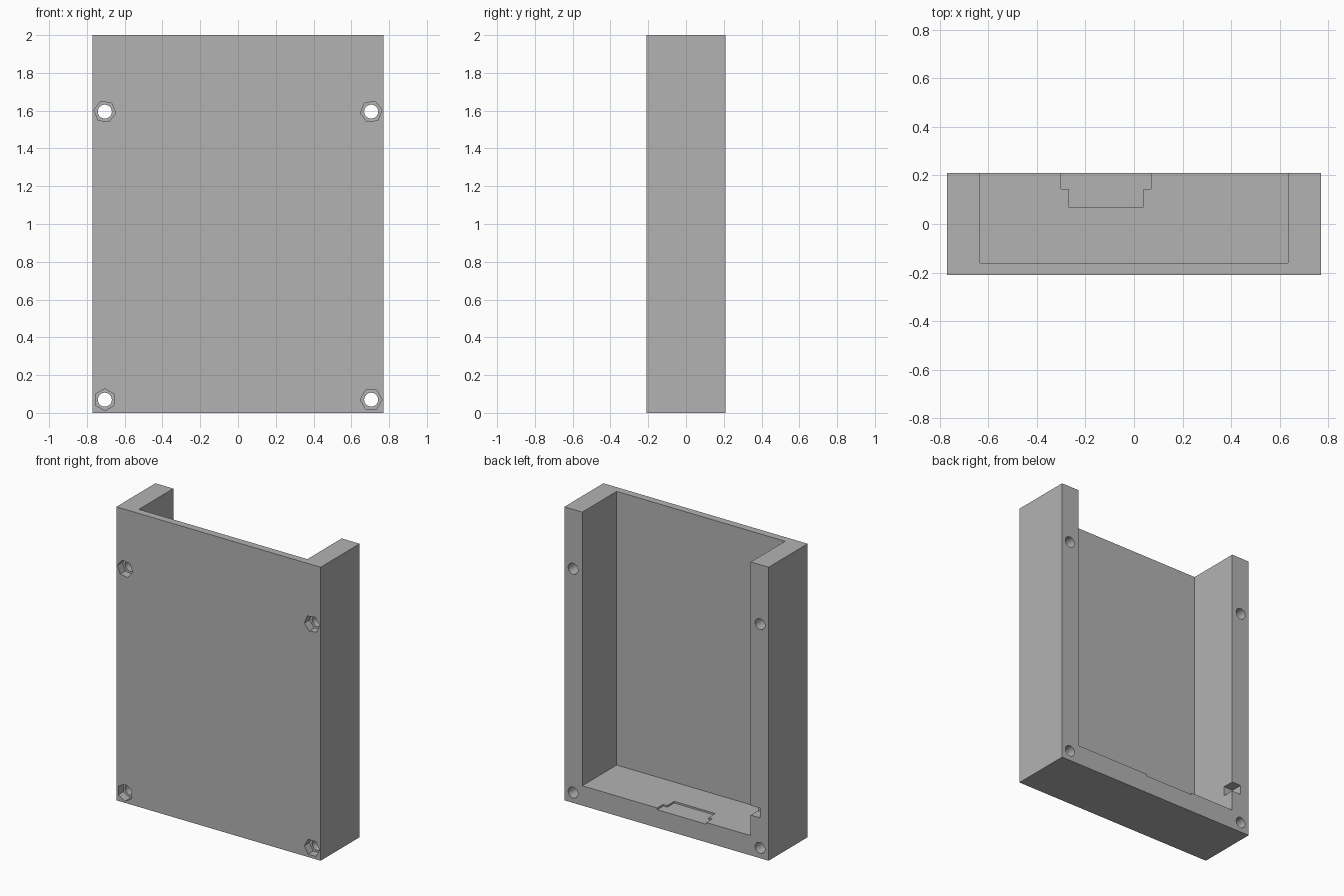
import bpy
import bmesh
from math import cos, sin, radians, tau
from mathutils import Vector

if "Cube" in bpy.data.objects:
    bpy.data.objects.remove(bpy.data.objects["Cube"], do_unlink=True)

grey = bpy.data.materials.new("Plain grey")
grey.use_nodes = True
grey.diffuse_color = (0.45, 0.45, 0.45, 1)
grey.node_tree.nodes["Principled BSDF"].inputs["Base Color"].default_value = grey.diffuse_color

W, D, H = 0.77, 0.21, 2.0        # half width, half depth, height
IN_X, IN_Y, FLOOR = 0.635, -0.16, 0.135
OUT = 0.1                        # overshoot of cutters past open faces


def prism(name, outline, y0, y1):
    """Extrude an x-z outline from y0 to y1."""
    bm = bmesh.new()
    face = bm.faces.new([bm.verts.new((x, y0, z)) for x, z in outline])
    grown = bmesh.ops.extrude_face_region(bm, geom=[face])["geom"]
    verts = [v for v in grown if isinstance(v, bmesh.types.BMVert)]
    bmesh.ops.translate(bm, verts=verts, vec=Vector((0, y1 - y0, 0)))
    bmesh.ops.recalc_face_normals(bm, faces=bm.faces)
    mesh = bpy.data.meshes.new(name)
    bm.to_mesh(mesh)
    bm.free()
    mesh.materials.append(grey)
    obj = bpy.data.objects.new(name, mesh)
    bpy.context.collection.objects.link(obj)
    return obj


def box(name, x0, x1, y0, y1, z0, z1):
    return prism(name, [(x0, z0), (x1, z0), (x1, z1), (x0, z1)], y0, y1)


def polygon(x, z, radius, sides, turn=0):
    angles = [radians(turn) + tau * i / sides for i in range(sides)]
    return [(x + radius * cos(a), z + radius * sin(a)) for a in angles]


def cut(target, cutter):
    cutter.hide_render = True
    mod = target.modifiers.new(cutter.name, "BOOLEAN")
    mod.operation = "DIFFERENCE"
    mod.solver = "EXACT"
    mod.object = cutter
    bpy.context.view_layer.objects.active = target
    bpy.ops.object.modifier_apply(modifier=mod.name)
    bpy.data.objects.remove(cutter, do_unlink=True)


# Tray block, hollowed out and open at the top and back
case = box("case_tray", -W, W, -D, D, 0, H)
cut(case, box("cavity", -IN_X, IN_X, IN_Y, D + OUT, FLOOR, H + OUT))

# Shallow stepped connector recess in the floor
for half, front in ((0.185, D - 0.065), (0.155, D - 0.14)):
    cut(case, box("floor_recess", -0.115 - half, -0.115 + half,
                  front, D + OUT, FLOOR - 0.012, FLOOR + OUT))

# Cable notch in the back edge of the right wall
cut(case, box("cable_notch", -0.705, -IN_X + OUT, D - 0.08, D + OUT, 0.275, 0.34))

# Four screw holes with hexagonal nut pockets on the front
for x, z, turn in ((-0.705, 0.07, 30), (0.705, 0.07, 0),
                   (-0.705, 1.595, -8), (0.705, 1.595, 8)):
    cut(case, prism("nut_pocket", polygon(x, z, 0.058, 6, turn), -D - OUT, -D + 0.055))
    cut(case, prism("screw_hole", polygon(x, z, 0.037, 32), -D - OUT, D + OUT))

# Smooth the round holes, keep all corners sharp
bpy.ops.object.select_all(action="DESELECT")
case.select_set(True)
bpy.context.view_layer.objects.active = case
bpy.ops.object.shade_smooth_by_angle(angle=radians(30))
